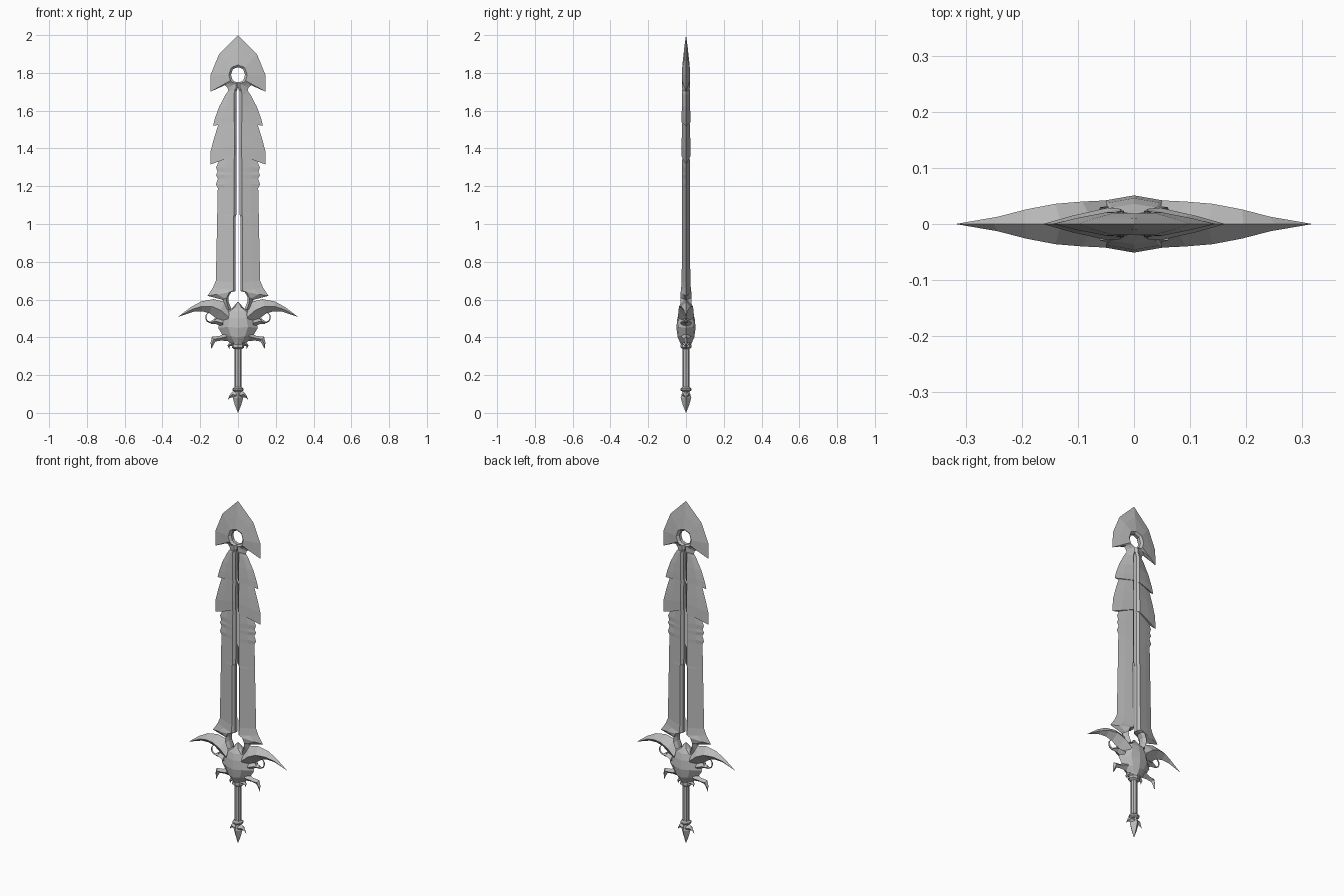
import bpy, bmesh, math

cube = bpy.data.objects.get("Cube")
if cube:
    bpy.data.objects.remove(cube, do_unlink=True)

steel = bpy.data.materials.new("grey_steel")
steel.use_nodes = True
grey = (0.5, 0.5, 0.5, 1)
steel.diffuse_color = grey
steel.node_tree.nodes["Principled BSDF"].inputs["Base Color"].default_value = grey


def finish(name, bm):
    """Weld, orient and link a mesh with flat shading."""
    bmesh.ops.remove_doubles(bm, verts=bm.verts, dist=0.0003)
    bmesh.ops.dissolve_degenerate(bm, edges=bm.edges, dist=0.0001)
    bmesh.ops.recalc_face_normals(bm, faces=bm.faces)
    mesh = bpy.data.meshes.new(name)
    bm.to_mesh(mesh)
    bm.free()
    mesh.materials.append(steel)
    obj = bpy.data.objects.new(name, mesh)
    bpy.context.collection.objects.link(obj)
    return obj


def quadrant_loft(name, rows):
    """Skin rows of points in one quadrant, close the ends, mirror in x and y."""
    polys = [rows[0], rows[-1]]
    for a, b in zip(rows, rows[1:]):
        for i in range(len(a) - 1):
            polys.append([a[i], a[i + 1], b[i + 1], b[i]])
    bm = bmesh.new()
    for poly in polys:
        # skip faces that would lie hidden on a mirror plane
        if any(all(abs(p[k]) < 1e-5 for p in poly) for k in (0, 1)):
            continue
        for sx in (1, -1):
            for sy in (1, -1):
                bm.faces.new([bm.verts.new((sx * x, sy * y, z)) for x, y, z in poly])
    return finish(name, bm)


def blade_plate(name, rows):
    """Plate from an inner bevelled rim to a sharp outer edge.
    Row: inner x, inner z, outer x, outer z, half thickness."""
    out = []
    for xi, zi, xo, zo, t in rows:
        bevel = 0.012 / max(math.hypot(xo - xi, zo - zi), 0.03)

        def at(f, y):
            return (xi + (xo - xi) * f, -y, zi + (zo - zi) * f)
        out.append([at(0, 0), at(0, t * 0.45), at(bevel, t), at(0.6, t * 0.5), at(1, 0)])
    return quadrant_loft(name, out)


def horn(name, rows):
    """Diamond-section horn. Row: upper x, z, lower x, z, half thickness."""
    return quadrant_loft(name, [
        [(xu, 0, zu), ((xu + xl) / 2, -t, (zu + zl) / 2), (xl, 0, zl)]
        for xu, zu, xl, zl, t in rows])


def lathe(name, profile, sides, depth=1):
    """Turned part from (radius, z) pairs."""
    bm = bmesh.new()
    rings = [[bm.verts.new((r * math.cos(2 * math.pi * i / sides),
                            r * depth * math.sin(2 * math.pi * i / sides), z))
              for i in range(sides)] for r, z in profile]
    for a, b in zip(rings, rings[1:]):
        for i in range(sides):
            j = (i + 1) % sides
            bm.faces.new([a[i], a[j], b[j], b[i]])
    bm.faces.new(rings[0])
    bm.faces.new(rings[-1])
    return finish(name, bm)


# Arrow-shaped blade head around its eye
blade_plate("blade_head", [
    (0, 1.83, 0, 2.0, .019),
    (.027, 1.82, .1, 1.9, .02),
    (.037, 1.79, .145, 1.79, .021),
    (.03, 1.765, .146, 1.7, .021),
    (.02, 1.755, .07, 1.735, .021),
    (0, 1.75, .055, 1.72, .02),
    (0, 1.725, .05, 1.7, .02),
    (.008, 1.7, .055, 1.68, .019)])

# Two overlapping barbed plates
slot = .008
blade_plate("upper_barb", [
    (slot, 1.715, .055, 1.7, .02),
    (slot, 1.69, .066, 1.685, .021),
    (slot, 1.63, .1, 1.62, .022),
    (slot, 1.57, .122, 1.56, .023),
    (slot, 1.54, .132, 1.52, .023)])
blade_plate("lower_barb", [
    (slot, 1.56, .1, 1.54, .019),
    (slot, 1.47, .128, 1.45, .022),
    (slot, 1.42, .145, 1.385, .024),
    (slot, 1.365, .146, 1.315, .024)])

# Long blade with a notched shoulder
notches = [(.1, 1.335), (.116, 1.3), (.108, 1.275), (.117, 1.26),
           (.106, 1.24), (.117, 1.21), (.107, 1.19)]
blade_plate("main_blade", [(slot, 1.39, .1, 1.36, .019)]
            + [(slot, z, x, z, .02) for x, z in notches]
            + [(slot, 1.05, .11, 1.05, .021), (.012, 1.04, .11, 1.04, .021),
               (.012, .67, .118, .67, .023)])

# Flared blade foot framing the lower opening
blade_plate("blade_foot", [
    (.012, .7, .117, .7, .022),
    (.012, .645, .132, .665, .027),
    (.035, .64, .162, .62, .029),
    (.05, .615, .08, .598, .029),
    (.05, .59, .075, .57, .03),
    (.035, .55, .07, .54, .032)])

# Faceted guard boss: z, half width, half depth
boss = [(.583, .003, .004), (.555, .03, .024), (.535, .078, .036),
        (.5, .09, .046), (.45, .105, .051), (.4, .075, .044),
        (.37, .042, .03), (.345, .025, .022)]
quadrant_loft("guard_boss", [
    [(0, -d, z), (w * .5, -d * .82, z + .006), (w, 0, z)] for z, w, d in boss])

# Sweeping guard wings
horn("guard_wings", [
    (.04, .555, .06, .46, .042),
    (.07, .588, .115, .5, .04),
    (.13, .602, .15, .527, .036),
    (.195, .59, .19, .538, .026),
    (.25, .56, .235, .536, .013),
    (.318, .508, .318, .508, 0)])

# Curls beneath the wings
curl = []
for i in range(9):
    a = math.radians(-170 + 32 * i)
    w = .011 - .001 * i
    c, s = math.cos(a), math.sin(a)
    curl.append((.143 + .031 * c, .505 + .031 * s,
                 .143 + (.031 - w) * c, .505 + (.031 - w) * s, w))
horn("guard_curls", curl)
horn("curl_roots", [
    (.08, .5, .08, .45, .03),
    (.115, .5, .115, .47, .02),
    (.14, .49, .145, .472, .008)])

# Hooked claws low on the guard
horn("guard_claws", [
    (.06, .43, .055, .38, .026),
    (.095, .408, .09, .383, .016),
    (.138, .403, .118, .378, .011),
    (.145, .372, .13, .36, .007),
    (.141, .337, .141, .337, 0)])
horn("small_claws", [
    (.02, .39, .02, .35, .025),
    (.04, .378, .035, .355, .016),
    (.056, .358, .044, .352, .009),
    (.046, .337, .046, .337, 0)])

# Grip, collar and pommel
lathe("grip", [(.018, .11), (.018, .36)], 8)
lathe("collar", [(.02, .338), (.033, .346), (.033, .358), (.026, .375)], 8, .85)
lathe("pommel_ring", [(.02, .113), (.029, .12), (.029, .129), (.02, .136)], 8)
lathe("pommel_spike", [(.0005, 0), (.018, .045), (.028, .08), (.017, .118)], 4)
horn("pommel_barbs", [
    (.008, .118, .008, .07, .02),
    (.03, .112, .03, .083, .014),
    (.044, .095, .038, .082, .007),
    (.054, .07, .054, .07, 0)])
